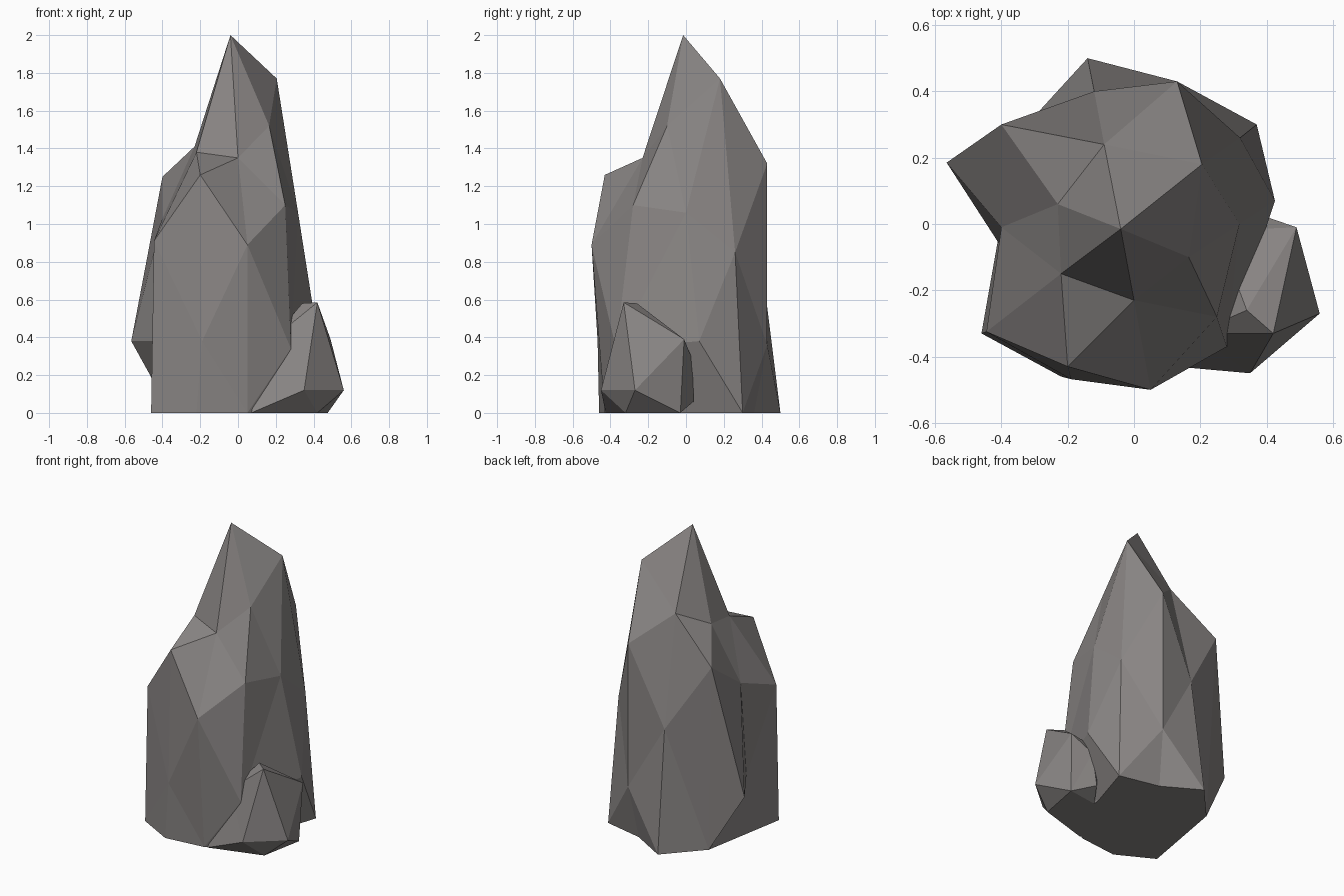
import bpy, bmesh
from mathutils import Vector

stone = bpy.data.materials.new("warm_grey_stone")
stone.diffuse_color = (0.25, 0.235, 0.23, 1)


def rock(name, points, centre, squash):
    """Faceted rock: points are joined by their direction from the centre,
    so dents stay dented while the shell is always closed."""
    points = [Vector(p) for p in points]
    bm = bmesh.new()
    place = {}
    for p in points:
        d = p - Vector(centre)
        d.z *= squash
        place[bm.verts.new(d.normalized())] = p
    bmesh.ops.convex_hull(bm, input=bm.verts[:])
    for v, p in place.items():
        v.co = p
    bmesh.ops.recalc_face_normals(bm, faces=bm.faces[:])
    mesh = bpy.data.meshes.new(name)
    bm.to_mesh(mesh)
    bm.free()
    mesh.materials.append(stone)
    ob = bpy.data.objects.new(name, mesh)
    bpy.context.collection.objects.link(ob)
    return ob


# tall rock, from the tip down
tip = [(-0.04, -0.015, 2.0)]
neck = [(0.205, 0.18, 1.77), (-0.09, 0.24, 1.51), (-0.23, 0.06, 1.41),
        (-0.22, -0.15, 1.38), (0.0, -0.23, 1.35), (0.165, -0.10, 1.52)]
shoulders = [(-0.20, -0.43, 1.26), (-0.40, 0.30, 1.25), (0.13, 0.43, 1.32),
             (0.25, -0.28, 1.10), (-0.40, -0.01, 1.03), (0.318, 0.0, 1.06)]
waist = [(-0.445, -0.325, 0.91), (0.05, -0.50, 0.89),
         (0.32, 0.26, 0.85), (-0.12, 0.40, 0.80)]
skirt = [(-0.565, 0.185, 0.38), (0.13, 0.43, 0.36), (0.425, 0.07, 0.38),
         (-0.19, -0.468, 0.38), (0.28, -0.37, 0.34), (-0.40, -0.07, 0.38)]
foot = [(x, y, 0) for x, y in (
    (-0.46, -0.33), (-0.22, -0.46), (0.05, -0.43), (0.26, -0.30),
    (0.27, -0.02), (0.37, 0.30), (0.10, 0.36), (-0.14, 0.50),
    (-0.355, 0.265))]
rock("tall_rock", tip + neck + shoulders + waist + skirt + foot,
     (-0.03, 0, 0.5), 0.4)

# small rock leaning on the front right corner
small = [(0.42, -0.33, 0.585), (0.34, -0.26, 0.58), (0.49, -0.01, 0.39),
         (0.56, -0.27, 0.12), (0.35, -0.45, 0.12), (0.42, -0.32, 0),
         (0.07, -0.425, 0), (0.33, 0.04, 0.06), (0.475, -0.03, 0),
         (0.18, -0.33, 0.39), (0.25, -0.02, 0.36), (0.265, -0.06, 0),
         (0.36, 0.035, 0.28)]
rock("small_rock", small, (0.36, -0.21, 0.24), 0.8)
